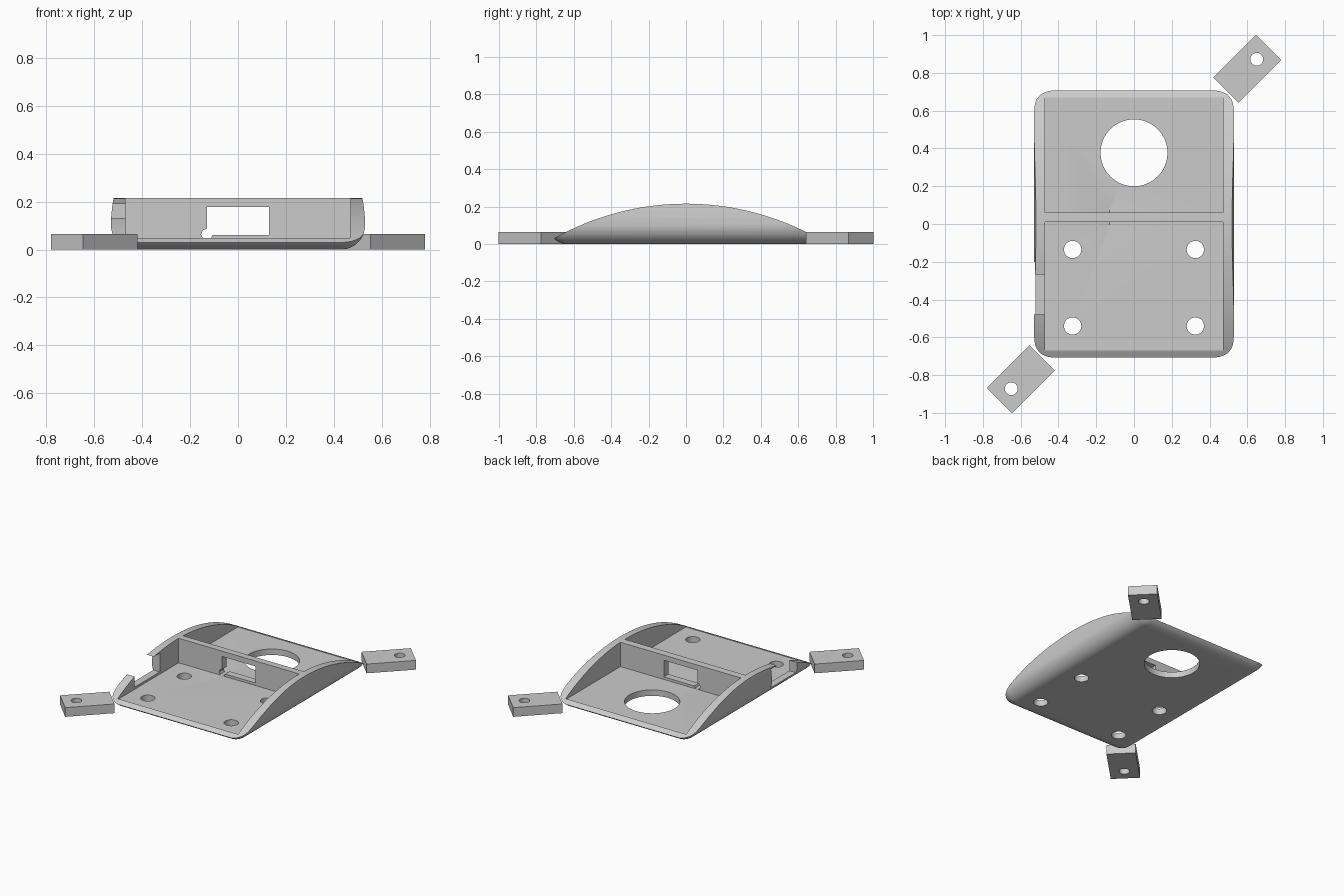
import bpy
import bmesh
import math
from mathutils import Matrix, Vector

if "Cube" in bpy.data.objects:
    bpy.data.objects.remove(bpy.data.objects["Cube"], do_unlink=True)

grey = bpy.data.materials.new("plain grey")
grey.use_nodes = True
grey.diffuse_color = (0.6, 0.6, 0.6, 1)
grey.node_tree.nodes["Principled BSDF"].inputs["Base Color"].default_value = (0.6, 0.6, 0.6, 1)


def add_object(name, bm):
    bmesh.ops.recalc_face_normals(bm, faces=bm.faces)
    mesh = bpy.data.meshes.new(name)
    bm.to_mesh(mesh)
    bm.free()
    mesh.materials.append(grey)
    obj = bpy.data.objects.new(name, mesh)
    bpy.context.collection.objects.link(obj)
    return obj


def box(name, low, high):
    low, high = Vector(low), Vector(high)
    bm = bmesh.new()
    bmesh.ops.create_cube(bm, size=1, matrix=Matrix.Translation((low + high) / 2)
                          @ Matrix.Diagonal((*(high - low), 1)))
    return add_object(name, bm)


def cylinder(name, centre, radius, depth, sides=48, axis="Z"):
    turn = {"X": Matrix.Rotation(math.pi / 2, 4, "Y"),
            "Y": Matrix.Rotation(math.pi / 2, 4, "X"), "Z": Matrix()}[axis]
    bm = bmesh.new()
    bmesh.ops.create_cone(bm, cap_ends=True, segments=sides, radius1=radius, radius2=radius,
                          depth=depth, matrix=Matrix.Translation(centre) @ turn)
    return add_object(name, bm)


def combine(target, cutter, operation="DIFFERENCE"):
    # Apply a boolean at once and discard the cutter
    cutter.hide_render = True
    mod = target.modifiers.new("cut", "BOOLEAN")
    mod.operation, mod.solver, mod.object = operation, "EXACT", cutter
    bpy.context.view_layer.objects.active = target
    bpy.ops.object.modifier_apply(modifier=mod.name)
    bpy.data.objects.remove(cutter, do_unlink=True)


def smooth(obj):
    bpy.ops.object.select_all(action="DESELECT")
    obj.select_set(True)
    bpy.context.view_layer.objects.active = obj
    bpy.ops.object.shade_smooth_by_angle(angle=math.radians(30))


def rounded_ring(bm, half_x, half_y, radius, z, steps=10):
    ring = []
    for corner, (sx, sy) in enumerate(((1, 1), (-1, 1), (-1, -1), (1, -1))):
        for i in range(steps + 1):
            a = math.pi / 2 * (corner + i / steps)
            ring.append(bm.verts.new((sx * (half_x - radius) + radius * math.cos(a),
                                      sy * (half_y - radius) + radius * math.sin(a), z)))
    return ring


# Tray: rounded underside and slightly bulging sides, lofted from rings
ROUND = 0.1
levels = []
for i in range(11):
    a = math.pi / 2 * i / 10
    levels.append((ROUND * (1 - math.cos(a)), ROUND * (1 - math.sin(a))))
levels += [(0.14, 0.001), (0.18, 0.005), (0.21, 0.010), (0.25, 0.018)]
bm = bmesh.new()
rings = [rounded_ring(bm, 0.53 - inset, 0.735 - inset, max(ROUND - inset, 0.003), z)
         for z, inset in levels]
for low, high in zip(rings, rings[1:]):
    for i in range(len(low)):
        j = (i + 1) % len(low)
        bm.faces.new((low[i], low[j], high[j], high[i]))
bm.faces.new(rings[0])
bm.faces.new(rings[-1])
tray = add_object("tray", bm)

# Arched top
ARCH, TOP = 1.436, 0.215
combine(tray, cylinder("arch_cutter", (0, 0, TOP - ARCH), ARCH, 3, 256, "X"), "INTERSECT")

# Two compartments, leaving a divider wall
for y0, y1 in ((-0.67, 0.01), (0.06, 0.67)):
    combine(tray, box("compartment_cutter", (-0.47, y0, 0.042), (0.47, y1, 0.5)))

# Window in the divider with a small round relief in its corner
combine(tray, box("window_cutter", (-0.13, -0.02, 0.06), (0.13, 0.09, 0.177)))
combine(tray, cylinder("relief_cutter", (-0.13, 0.035, 0.063), 0.024, 0.08, 8, "Y"))

# Port in the right side wall
combine(tray, box("port_cutter", (-0.6, -0.48, 0.058), (-0.46, -0.2, 0.19)))

# Large opening and four mounting holes through the floor
combine(tray, cylinder("opening_cutter", (0, 0.377, 0), 0.177, 0.3, 64))
for x in (-0.325, 0.325):
    for y in (-0.135, -0.54):
        combine(tray, cylinder("hole_cutter", (x, y, 0), 0.046, 0.3, 32))
smooth(tray)

# Diagonal mounting tabs at two opposite corners
for name, side in (("back_left_tab", 1), ("front_right_tab", -1)):
    tab = box(name, (-0.16, -0.094, 0), (0.16, 0.094, 0.065))
    tab.data.transform(Matrix.Translation((0.6 * side, 0.822 * side, 0))
                       @ Matrix.Rotation(math.pi / 4, 4, "Z"))
    combine(tab, cylinder("tab_hole_cutter", (0.65 * side, 0.872 * side, 0), 0.034, 0.3, 32))
    smooth(tab)
